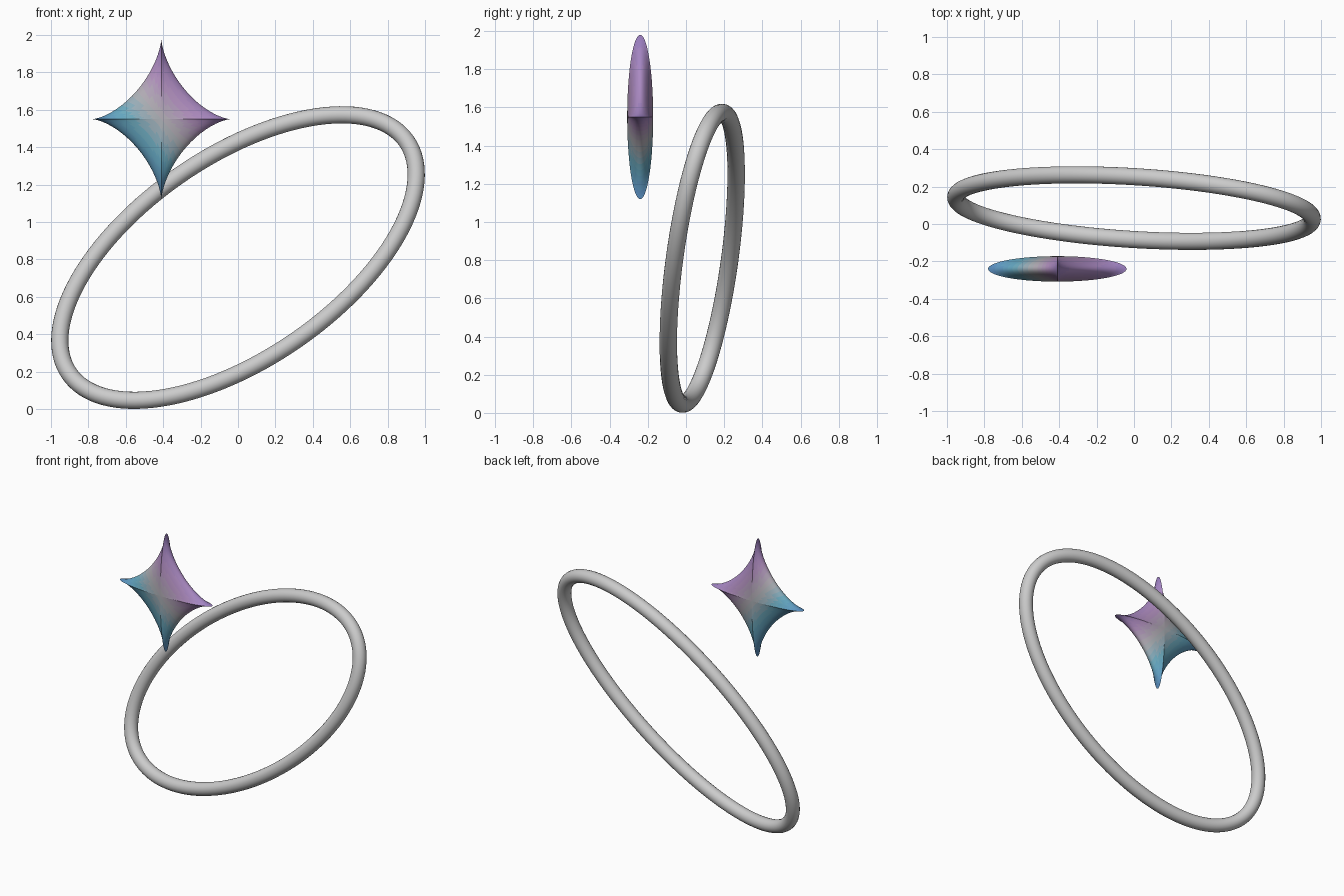
import bpy, bmesh, math
from mathutils import Vector

if "Cube" in bpy.data.objects:
    bpy.data.objects.remove(bpy.data.objects["Cube"])


def tilted_ring(name, centre, major, minor, angle, slope_x, slope_z, tube):
    """Elliptical hoop lying in a tilted plane, swept with a round tube."""
    curve = bpy.data.curves.new(name, 'CURVE')
    curve.dimensions = '3D'
    curve.bevel_depth = tube
    curve.bevel_resolution = 8
    n = 128
    spline = curve.splines.new('POLY')
    spline.points.add(n - 1)
    spline.use_cyclic_u = True
    ca, sa = math.cos(angle), math.sin(angle)
    for i, point in enumerate(spline.points):
        t = math.tau * i / n
        u, v = major * math.cos(t), minor * math.sin(t)
        x, z = u * ca - v * sa, u * sa + v * ca
        point.co = (*(Vector(centre) + Vector((x, slope_x * x + slope_z * z, z))), 1)
    obj = bpy.data.objects.new(name, curve)
    bpy.context.collection.objects.link(obj)
    bpy.ops.object.select_all(action='DESELECT')
    obj.select_set(True)
    bpy.context.view_layer.objects.active = obj
    bpy.ops.object.convert(target='MESH')
    bpy.ops.object.shade_smooth()


def blend(colours, f):
    """Mix along a list of colours, f from 0 to 1."""
    s = f * (len(colours) - 1)
    i = min(int(s), len(colours) - 2)
    return [a + (b - a) * (s - i) for a, b in zip(colours[i], colours[i + 1])]


def star(name, centre, half, bands=16):
    """Four-pointed star: a sphere whose round section becomes an astroid."""
    bm = bmesh.new()
    bmesh.ops.create_uvsphere(bm, u_segments=96, v_segments=40, radius=1)
    for v in bm.verts:
        x, y, z = v.co
        r = math.hypot(x, y)
        c, s = (x / r, y / r) if r > 1e-6 else (0, 0)
        v.co = (half[0] * r * c ** 3, -half[1] * z, half[2] * r * s ** 3)
    # diagonal colour bands, lower left to upper right
    for f in bm.faces:
        p = f.calc_center_median()
        d = (p.x / half[0] + p.z / half[2] + 1) / 2
        f.material_index = max(0, min(bands - 1, int(d * bands)))
    bmesh.ops.recalc_face_normals(bm, faces=bm.faces)
    mesh = bpy.data.meshes.new(name)
    bm.to_mesh(mesh)
    bm.free()
    palette = [(.10, .27, .52), (.13, .40, .52), (.46, .45, .47),
               (.46, .28, .54), (.34, .22, .54)]
    for i in range(bands):
        mat = bpy.data.materials.new(f"star_tint_{i}")
        mat.diffuse_color = (*blend(palette, i / (bands - 1)), 1)
        mat.use_nodes = True
        mat.node_tree.nodes["Principled BSDF"].inputs["Base Color"].default_value = mat.diffuse_color
        mesh.materials.append(mat)
    obj = bpy.data.objects.new(name, mesh)
    obj.location = centre
    bpy.context.collection.objects.link(obj)
    bpy.ops.object.select_all(action='DESELECT')
    obj.select_set(True)
    bpy.context.view_layer.objects.active = obj
    bpy.ops.object.shade_smooth_by_angle(angle=math.radians(35))


# Hoop and the star floating in front of it
tilted_ring("orbit_ring", (0, 0.085, 0.81), 1.095, 0.54,
            math.radians(34.5), -0.187, 0.271, 0.046)
star("four_point_star", (-0.41, -0.24, 1.55), (0.37, 0.068, 0.43))
